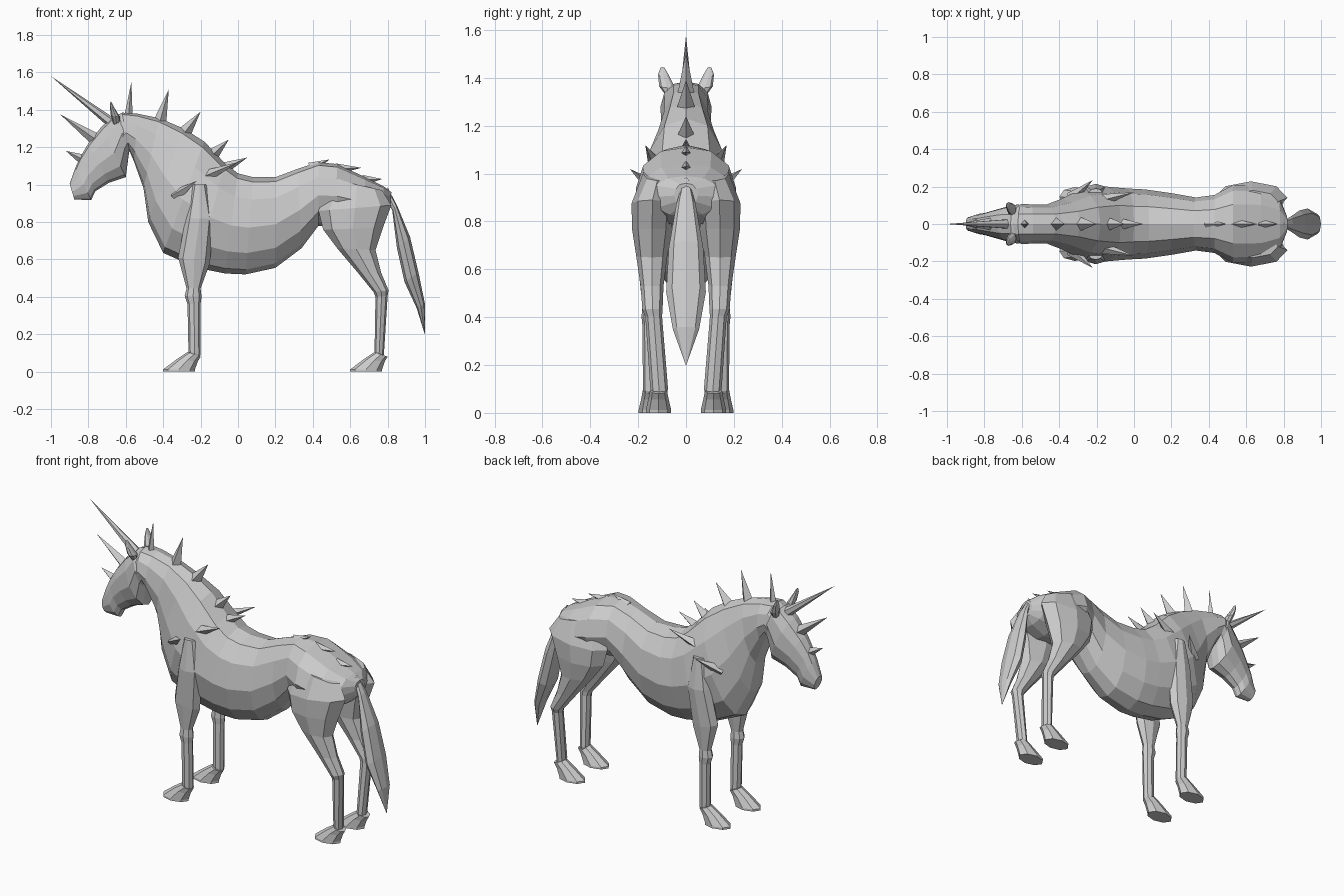
import bpy, bmesh
from mathutils import Vector

# Half cross-sections: (width fraction, position from second to first edge point)
TRUNK = [(0, 1), (.5, .95), (.85, .77), (1, .48), (.82, .22), (.45, .05), (0, 0)]
OVAL = [(0, 1), (.7, .85), (1, .5), (.7, .15), (0, 0)]


def finish(name, bm, mirror=False):
    bmesh.ops.recalc_face_normals(bm, faces=bm.faces)
    mesh = bpy.data.meshes.new(name)
    bm.to_mesh(mesh)
    bm.free()
    ob = bpy.data.objects.new(name, mesh)
    bpy.context.collection.objects.link(ob)
    if mirror:
        m = ob.modifiers.new("Mirror", 'MIRROR')
        m.use_axis = (False, True, False)
        m.use_clip = False
        m.use_mirror_merge = False
    return ob


def loft(name, stations, half, mirror=False):
    """Station: (ax, az, bx, bz, half width, centre y)."""
    bm = bmesh.new()
    outline = half + [(-u, v) for u, v in half[-2:0:-1]]
    rings = []
    for s in stations:
        ax, az, bx, bz, w = s[:5]
        y = s[5] if len(s) > 5 else 0
        rings.append([bm.verts.new((bx + (ax - bx) * v, y + u * w, bz + (az - bz) * v))
                      for u, v in outline])
    n = len(outline)
    for r0, r1 in zip(rings, rings[1:]):
        for i in range(n):
            bm.faces.new((r0[i], r0[(i + 1) % n], r1[(i + 1) % n], r1[i]))
    bm.faces.new(rings[0])
    bm.faces.new(rings[-1])
    return finish(name, bm, mirror)


def spike(name, base, tip, r, mirror=False, sides=4):
    base, tip = Vector(base), Vector(tip)
    d = tip - base
    start = base - d * .15
    bm = bmesh.new()
    bmesh.ops.create_cone(bm, cap_ends=True, segments=sides, radius1=r, radius2=0,
                          depth=d.length * 1.15)
    bmesh.ops.remove_doubles(bm, verts=bm.verts, dist=1e-5)
    q = d.to_track_quat('Z', 'Y')
    for v in bm.verts:
        v.co = q @ v.co + (start + tip) / 2
    return finish(name, bm, mirror)


# Trunk and neck
loft("body", [
    (-.68, 1.35, -.60, 1.12, .095),
    (-.62, 1.385, -.58, 1.18, .107),
    (-.54, 1.38, -.555, 1.12, .105),
    (-.42, 1.355, -.505, .98, .105),
    (-.29, 1.30, -.48, .80, .135),
    (-.18, 1.23, -.40, .635, .18),
    (-.07, 1.115, -.22, .555, .20),
    (.0, 1.06, -.07, .525, .19),
    (.08, 1.04, .04, .52, .185),
    (.20, 1.04, .20, .555, .165),
    (.32, 1.085, .34, .66, .142),
    (.43, 1.12, .43, .78, .155),
    (.53, 1.11, .53, .78, .21),
    (.68, 1.04, .68, .78, .205),
    (.78, .99, .77, .82, .15),
    (.82, .96, .81, .86, .05),
], TRUNK)

# Head with muzzle
loft("head", [
    (-.90, 1.005, -.875, .92, .036),
    (-.87, 1.09, -.785, .918, .055),
    (-.845, 1.145, -.762, .965, .058),
    (-.80, 1.22, -.69, 1.01, .075),
    (-.73, 1.31, -.60, 1.04, .098),
    (-.66, 1.37, -.58, 1.19, .105),
    (-.60, 1.37, -.57, 1.21, .09),
], TRUNK)

# Ears
loft("ears", [
    (-.665, 1.32, -.63, 1.32, .02, .06),
    (-.68, 1.37, -.63, 1.36, .032, .08),
    (-.685, 1.42, -.66, 1.41, .022, .095),
    (-.682, 1.445, -.676, 1.44, .008, .098),
], OVAL, True)

# Front legs
loft("front_leg", [
    (-.24, 1.0, -.17, 1.0, .02, .17),
    (-.28, .82, -.13, .82, .05, .165),
    (-.32, .61, -.15, .58, .048, .15),
    (-.275, .445, -.20, .445, .03, .152),
    (-.285, .405, -.195, .40, .034, .152),
    (-.27, .36, -.20, .365, .03, .152),
    (-.265, .11, -.20, .09, .032, .148),
    (-.255, .07, -.21, .07, .026, .148),
], OVAL, True)

# Hind legs
loft("hind_leg", [
    (.50, 1.03, .77, .97, .06, .12),
    (.43, .86, .82, .89, .088, .14),
    (.455, .76, .775, .77, .083, .142),
    (.53, .66, .735, .65, .065, .143),
    (.64, .53, .765, .53, .048, .142),
    (.725, .425, .805, .435, .042, .14),
    (.735, .40, .80, .405, .035, .135),
    (.73, .11, .78, .09, .037, .112),
    (.735, .07, .77, .07, .028, .112),
], OVAL, True)

# Hooves
for name, x, y in (("front_hoof", -.40, .145), ("hind_hoof", .60, .115)):
    loft(name, [
        (x + .13, .105, x + .20, .08, .036, y),
        (x + .07, .065, x + .185, .055, .042, y),
        (x, .012, x + .17, .012, .053, y),
        (x, 0, x + .17, 0, .053, y),
    ], OVAL, True)

# Leaf-shaped tail
loft("tail", [
    (.80, .985, .79, .93, .015),
    (.85, .89, .825, .86, .04),
    (.92, .72, .85, .66, .072),
    (.965, .53, .89, .48, .083),
    (1.0, .36, .955, .34, .055),
    (1.0, .20, .997, .205, .002),
], OVAL)

# Horn and spikes along the centre line: base x, z, tip x, z, radius
spike("horn", (-.70, 0, 1.35), (-1.0, 0, 1.58), .03, sides=6)
CREST = [
    (-.85, 1.145, -.92, 1.18, .025), (-.78, 1.255, -.95, 1.375, .035),
    (-.585, 1.37, -.57, 1.55, .025), (-.415, 1.345, -.37, 1.51, .038),
    (-.28, 1.285, -.20, 1.39, .04), (-.13, 1.165, -.05, 1.24, .038),
    (-.07, 1.09, .05, 1.145, .035), (.40, 1.095, .49, 1.135, .03),
    (.54, 1.085, .66, 1.09, .03), (.68, 1.025, .77, 1.03, .028),
]
for bx, bz, tx, tz, r in CREST:
    spike("crest_spike", (bx, 0, bz), (tx, 0, tz), r)

# Paired shoulder spikes
spike("shoulder_spike", (-.32, .15, .95), (-.22, .235, 1.02), .035, True)
spike("withers_spike", (-.16, .13, 1.05), (.0, .17, 1.12), .035, True)
